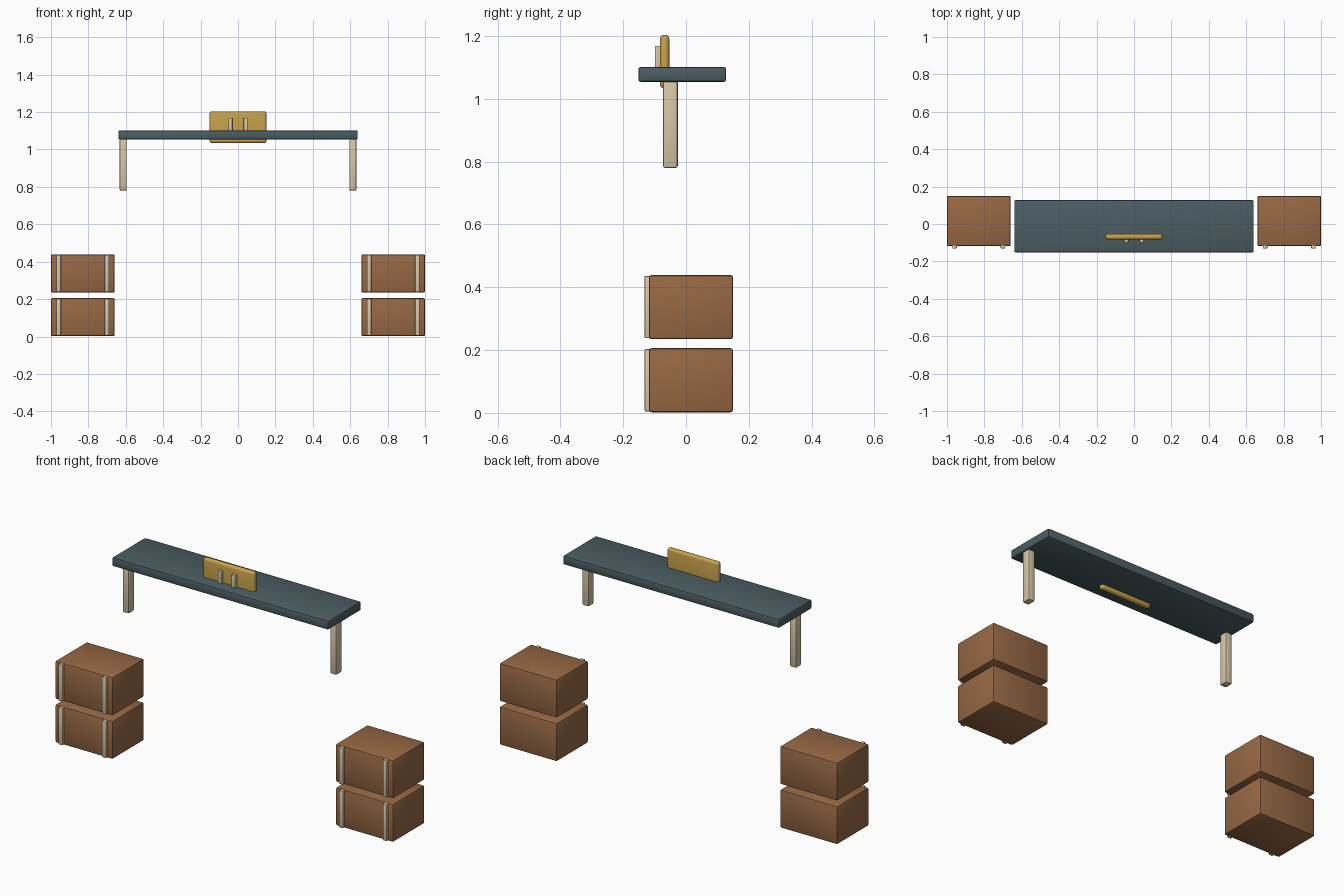
import bpy

if "Cube" in bpy.data.objects:
    bpy.data.objects.remove(bpy.data.objects["Cube"])


def material(name, rgb):
    m = bpy.data.materials.new(name)
    m.diffuse_color = (*rgb, 1)
    m.use_nodes = True
    m.node_tree.nodes["Principled BSDF"].inputs["Base Color"].default_value = m.diffuse_color
    return m


WOOD = material("brown_wood", (0.31, 0.14, 0.058))
SLATE = material("slate", (0.07, 0.11, 0.122))
PALE = material("pale_wood", (0.68, 0.57, 0.39))
GOLD = material("gold", (0.57, 0.36, 0.07))


def box(name, x, y, z, mat, bevel, segments=2):
    """Bevelled box from (min, max) ranges on each axis."""
    bpy.ops.mesh.primitive_cube_add(
        size=1, location=[(r[0] + r[1]) / 2 for r in (x, y, z)])
    o = bpy.context.object
    o.name = name
    o.scale = [r[1] - r[0] for r in (x, y, z)]
    bpy.ops.object.transform_apply(location=False, rotation=False, scale=True)
    o.data.materials.append(mat)
    mod = o.modifiers.new("bevel", 'BEVEL')
    mod.width = bevel
    mod.segments = segments
    bpy.ops.object.modifier_apply(modifier="bevel")
    bpy.ops.object.shade_smooth_by_angle()
    return o


def around(c, half):
    return (c - half, c + half)


# Stacked crates on both sides, each with two front straps
for side, s in (("left", -1), ("right", 1)):
    for level, z0 in (("lower", 0.002), ("upper", 0.235)):
        cx = s * 0.83
        z = (z0, z0 + 0.204)
        box(f"{side}_{level}_crate", around(cx, 0.17), (-0.118, 0.15), z, WOOD, 0.008)
        for i, d in enumerate((-0.129, 0.129)):
            box(f"{side}_{level}_strap_{i + 1}", around(cx + d, 0.012),
                (-0.132, -0.110), (z[0] + 0.003, z[1] - 0.003), PALE, 0.004)

# Raised shelf board and its two hanging legs
box("shelf_board", around(0, 0.64), (-0.152, 0.128), (1.054, 1.102), SLATE, 0.008)
for side, s in (("left", -1), ("right", 1)):
    box(f"{side}_shelf_leg", around(s * 0.614, 0.019), (-0.073, -0.026),
        (0.780, 1.062), PALE, 0.007)

# Plaque through the board with two small front bars
box("plaque", around(0, 0.152), (-0.083, -0.053), (1.034, 1.204), GOLD, 0.013, 4)
for side, s in (("left", -1), ("right", 1)):
    box(f"{side}_plaque_bar", around(s * 0.041, 0.011), (-0.099, -0.080),
        (1.070, 1.169), PALE, 0.003)
